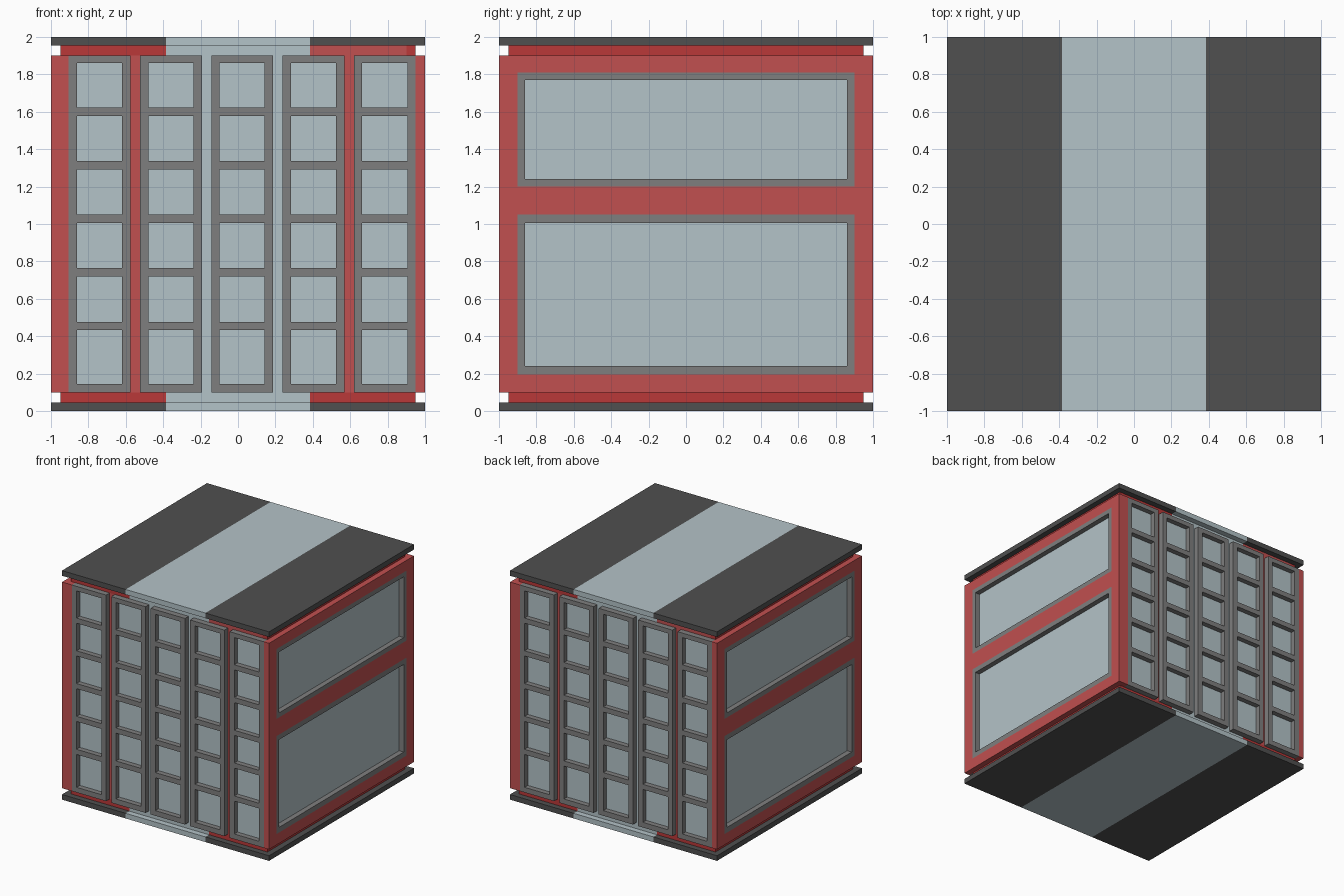
import bpy, bmesh, math
from mathutils import Vector, Matrix

if "Cube" in bpy.data.objects:
    bpy.data.objects.remove(bpy.data.objects["Cube"])


def material(name, rgb):
    m = bpy.data.materials.new(name)
    m.diffuse_color = (*rgb, 1)
    m.use_nodes = True
    m.node_tree.nodes["Principled BSDF"].inputs["Base Color"].default_value = m.diffuse_color
    return m


MATS = [
    material("red", (0.533, 0.08, 0.08)),
    material("deep_red", (0.49, 0.04, 0.04)),
    material("frame_grey", (0.212, 0.212, 0.212)),
    material("dark_grey", (0.08, 0.08, 0.08)),
    material("pale_glass", (0.456, 0.546, 0.578)),
]
RED, DEEP, GREY, DARK, GLASS = range(5)
STRIPE = 0.385      # half width of the glass stripe through the middle
CORE = 0.95         # half width of the recessed core


def finish(name, bm, rule, turn=0):
    """Colour faces by a rule on their centre, optionally turn half round z."""
    bmesh.ops.recalc_face_normals(bm, faces=bm.faces[:])
    for f in bm.faces:
        f.material_index = rule(f.calc_center_median())
    if turn:
        bm.transform(Matrix.Rotation(math.pi, 4, 'Z'))
    me = bpy.data.meshes.new(name)
    bm.to_mesh(me)
    bm.free()
    for m in MATS:
        me.materials.append(m)
    ob = bpy.data.objects.new(name, me)
    bpy.context.collection.objects.link(ob)
    return ob


def box(name, lo, hi, rule, xcuts=(), zcuts=(), turn=0):
    bm = bmesh.new()
    lo, hi = Vector(lo), Vector(hi)
    mid, size = (lo + hi) / 2, hi - lo
    bmesh.ops.create_cube(bm, size=1, matrix=Matrix.Translation(mid) @ Matrix.Diagonal((*size, 1)))
    for axis, cuts in ((Vector((1, 0, 0)), xcuts), (Vector((0, 0, 1)), zcuts)):
        for c in cuts:
            bmesh.ops.bisect_plane(bm, geom=bm.verts[:] + bm.edges[:] + bm.faces[:],
                                   plane_co=axis * c, plane_no=axis)
    return finish(name, bm, rule, turn)


def lattice(name, us, vs, is_hole, place, push, rule, turn=0):
    """Flat grid of cells with holes, thickened by the push vector."""
    bm = bmesh.new()
    grid = [[bm.verts.new(place(u, v)) for v in vs] for u in us]
    for i in range(len(us) - 1):
        for j in range(len(vs) - 1):
            if not is_hole(i, j):
                bm.faces.new((grid[i][j], grid[i + 1][j], grid[i + 1][j + 1], grid[i][j + 1]))
    bmesh.ops.delete(bm, geom=[v for v in bm.verts if not v.link_faces], context='VERTS')
    out = bmesh.ops.extrude_face_region(bm, geom=bm.faces[:], use_keep_orig=True)
    bmesh.ops.translate(bm, vec=push,
                        verts=[g for g in out['geom'] if isinstance(g, bmesh.types.BMVert)])
    return finish(name, bm, rule, turn)


# Roof and floor slabs with the glass stripe
def slab_rule(c):
    return GLASS if abs(c.x) < STRIPE else DARK


for name, z in (("floor_slab", 0), ("roof_slab", 1.955)):
    box(name, (-1, -1, z), (1, 1, z + 0.045), slab_rule, (-STRIPE, STRIPE))


# Recessed core: glass in the middle, red walls, deeper red bands above and below
def core_rule(c):
    if abs(c.x) < STRIPE:
        return GLASS
    if 0.1 < c.z < 1.9:
        return RED
    on_end = abs(c.y) > CORE - 0.01
    if on_end and c.z > 1.9 and STRIPE < -c.x * math.copysign(1, c.y) < 0.9:
        return RED
    return DEEP


box("core", (-CORE, -CORE, 0.045), (CORE, CORE, 1.955), core_rule,
    (-0.9, -STRIPE, STRIPE, 0.9), (0.1, 1.9))

# Window layouts
SIDE_U = (-1, -0.9, -0.86, 0.86, 0.9, 1)
SIDE_V = (0.1, 0.195, 0.24, 1.005, 1.05, 1.2, 1.24, 1.77, 1.81, 1.9)
ROWS = ((0.145, 0.432), (0.477, 0.72), (0.765, 1.006),
        (1.051, 1.292), (1.337, 1.578), (1.623, 1.86))
FRONT_V = [0.1] + [z for row in ROWS for z in row] + [1.9]


def side_rule(c):
    in_window = 0.19 < c.z < 1.051 or 1.199 < c.z < 1.811
    return GREY if abs(c.y) < 0.899 and in_window and abs(c.x) > 0.951 else RED


for turn, side, end in ((0, "right", "front"), (1, "left", "back")):
    # Side wall with two wide framed windows
    lattice(side + "_wall", SIDE_U, SIDE_V, lambda i, j: i == 2 and j in (2, 6),
            lambda u, v: (CORE, u, v), Vector((0.05, 0, 0)),
            lambda c: side_rule(c), turn)
    for part, z0, z1 in (("lower", 0.24, 1.005), ("upper", 1.24, 1.77)):
        box(f"{side}_{part}_pane", (CORE, -0.86, z0), (0.955, 0.86, z1), lambda c: GLASS, turn=turn)
    # Red strip filling the wider corner
    box(end + "_corner_strip", (-CORE, -1, 0.1), (-0.905, -CORE, 1.9), lambda c: RED, turn=turn)
    # Five tall window ladders with six panes each
    for k in range(5):
        x = -0.905 + 0.381 * k
        us = (x, x + 0.045, x + 0.286, x + 0.331)
        lattice(f"{end}_window_frame_{k + 1}", us, FRONT_V,
                lambda i, j: i == 1 and j % 2 == 1,
                lambda u, v: (u, -CORE, v), Vector((0, -0.05, 0)), lambda c: GREY, turn)
        for r, (z0, z1) in enumerate(ROWS):
            box(f"{end}_pane_{k + 1}_{r + 1}", (us[1], -0.955, z0), (us[2], -CORE, z1),
                lambda c: GLASS, turn=turn)
